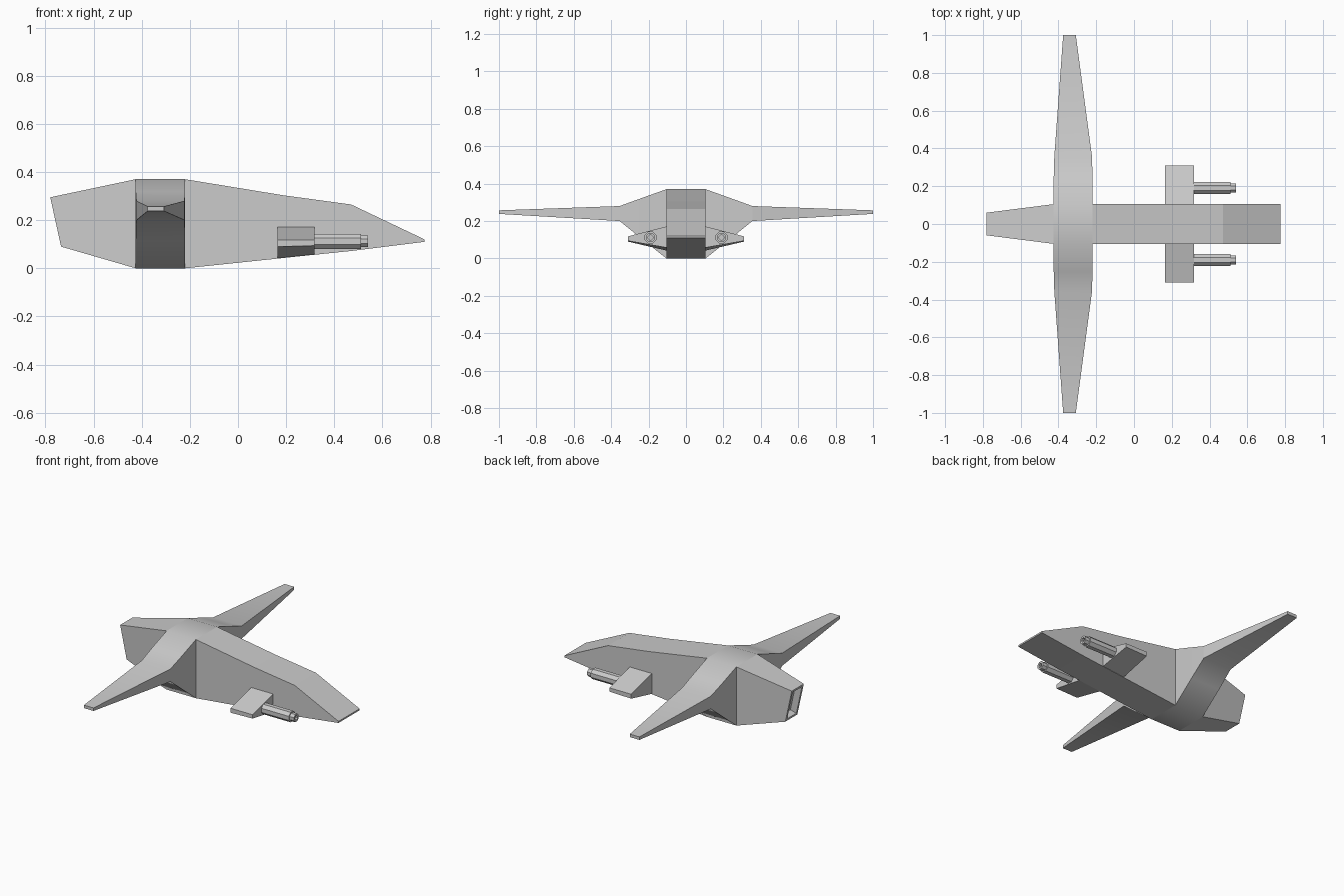
import bpy, bmesh, math
from mathutils import Matrix, Vector

cube = bpy.data.objects.get("Cube")
if cube:
    bpy.data.objects.remove(cube, do_unlink=True)

hull_grey = bpy.data.materials.new("hull grey")
hull_grey.use_nodes = True
GREY = (0.6, 0.6, 0.6, 1)
hull_grey.diffuse_color = GREY
hull_grey.node_tree.nodes["Principled BSDF"].inputs["Base Color"].default_value = GREY


def loft(bm, rings, caps=(True, True)):
    """Skin a list of four-point rings and return the end caps."""
    loops = [[bm.verts.new(p) for p in ring] for ring in rings]
    for a, b in zip(loops, loops[1:]):
        for i in range(4):
            j = (i + 1) % 4
            bm.faces.new((a[i], a[j], b[j], b[i]))
    return [bm.faces.new(loop) for loop, cap in zip((loops[0], loops[-1]), caps) if cap]


def finish(bm, name):
    bmesh.ops.recalc_face_normals(bm, faces=bm.faces)
    mesh = bpy.data.meshes.new(name)
    bm.to_mesh(mesh)
    bm.free()
    obj = bpy.data.objects.new(name, mesh)
    bpy.context.collection.objects.link(obj)
    mesh.materials.append(hull_grey)
    return obj


# Fuselage stations: top x, top z, bottom x, bottom z, half width
TRAIL, LEAD, HALF = -0.425, -0.22, 0.105
stations = [
    (-0.78, 0.295, -0.735, 0.09, 0.06),
    (TRAIL, 0.37, TRAIL, 0.0, HALF),
    (LEAD, 0.37, LEAD, 0.0, HALF),
    (0.19, 0.303, 0.19, 0.043, HALF),
    (0.47, 0.265, 0.47, 0.072, HALF),
    (0.775, 0.12, 0.775, 0.11, HALF),
]
bm = bmesh.new()
tail, nose = loft(bm, [
    [(tx, -w, tz), (tx, w, tz), (bx, w, bz), (bx, -w, bz)]
    for tx, tz, bx, bz, w in stations])

# Recessed exhaust in the tail
bmesh.ops.recalc_face_normals(bm, faces=bm.faces)
bmesh.ops.inset_individual(bm, faces=[tail], thickness=0.02, depth=0)
bmesh.ops.inset_individual(bm, faces=[tail], thickness=0.008, depth=-0.04)

# Open the sides where the wings grow out
mid = (TRAIL + LEAD) / 2
sides = [f for f in bm.faces if abs(f.normal.y) > 0.9
         and abs(f.calc_center_median().x - mid) < 0.02]
bmesh.ops.delete(bm, geom=sides, context='FACES')

# Wing stations: y, trailing x, leading x, bottom z, top z
wing = [
    (HALF, TRAIL, LEAD, 0.0, 0.37),
    (0.25, TRAIL, LEAD, 0.115, 0.318),
    (0.355, -0.422, -0.222, 0.2, 0.28),
    (1.0, -0.375, -0.308, 0.238, 0.257),
]
for s in (-1, 1):
    loft(bm, [[(x0, s * y, z1), (x1, s * y, z1), (x1, s * y, z0), (x0, s * y, z0)]
              for y, x0, x1, z0, z1 in wing], (False, True))
bmesh.ops.remove_doubles(bm, verts=bm.verts, dist=0.0005)
body = finish(bm, "fuselage_and_wings")

# Smooth the wing skin, keep the rest of the hull flat
bpy.ops.object.select_all(action='DESELECT')
body.select_set(True)
bpy.context.view_layer.objects.active = body
bpy.ops.object.shade_smooth_by_angle(angle=math.radians(45))
for p in body.data.polygons:
    p.use_smooth = TRAIL < p.center.x < LEAD and abs(p.normal.z) > 0.5


def gun_pod(name, s):
    """Wedge-shaped stub on the fuselage side."""
    b = bmesh.new()
    x0, x1 = 0.165, 0.318
    loft(b, [
        [(x0, s * 0.1, 0.172), (x1, s * 0.1, 0.172), (x1, s * 0.1, 0.057), (x0, s * 0.1, 0.041)],
        [(x0, s * 0.31, 0.118), (x1, s * 0.31, 0.118), (x1, s * 0.31, 0.094), (x0, s * 0.31, 0.09)],
    ])
    finish(b, name)


def gun_barrel(name, s):
    """Eight-sided barrel with a stepped, hollow muzzle."""
    profile = [(0.3, 0.034), (0.51, 0.034), (0.51, 0.026), (0.54, 0.026),
               (0.54, 0.014), (0.49, 0.014)]
    b = bmesh.new()
    centre = Vector((0, s * 0.19, 0.112))
    rings = []
    for x, r in profile:
        turns = [math.tau * (k + 0.5) / 8 for k in range(8)]
        rings.append([b.verts.new(centre + Vector((x, r * math.cos(t), r * math.sin(t))))
                      for t in turns])
    for lo, hi in zip(rings, rings[1:]):
        for k in range(8):
            j = (k + 1) % 8
            b.faces.new((lo[k], lo[j], hi[j], hi[k]))
    b.faces.new(rings[0])
    b.faces.new(rings[-1])
    finish(b, name)


for side, s in (("front", -1), ("back", 1)):
    gun_pod(side + "_gun_pod", s)
    gun_barrel(side + "_gun_barrel", s)
